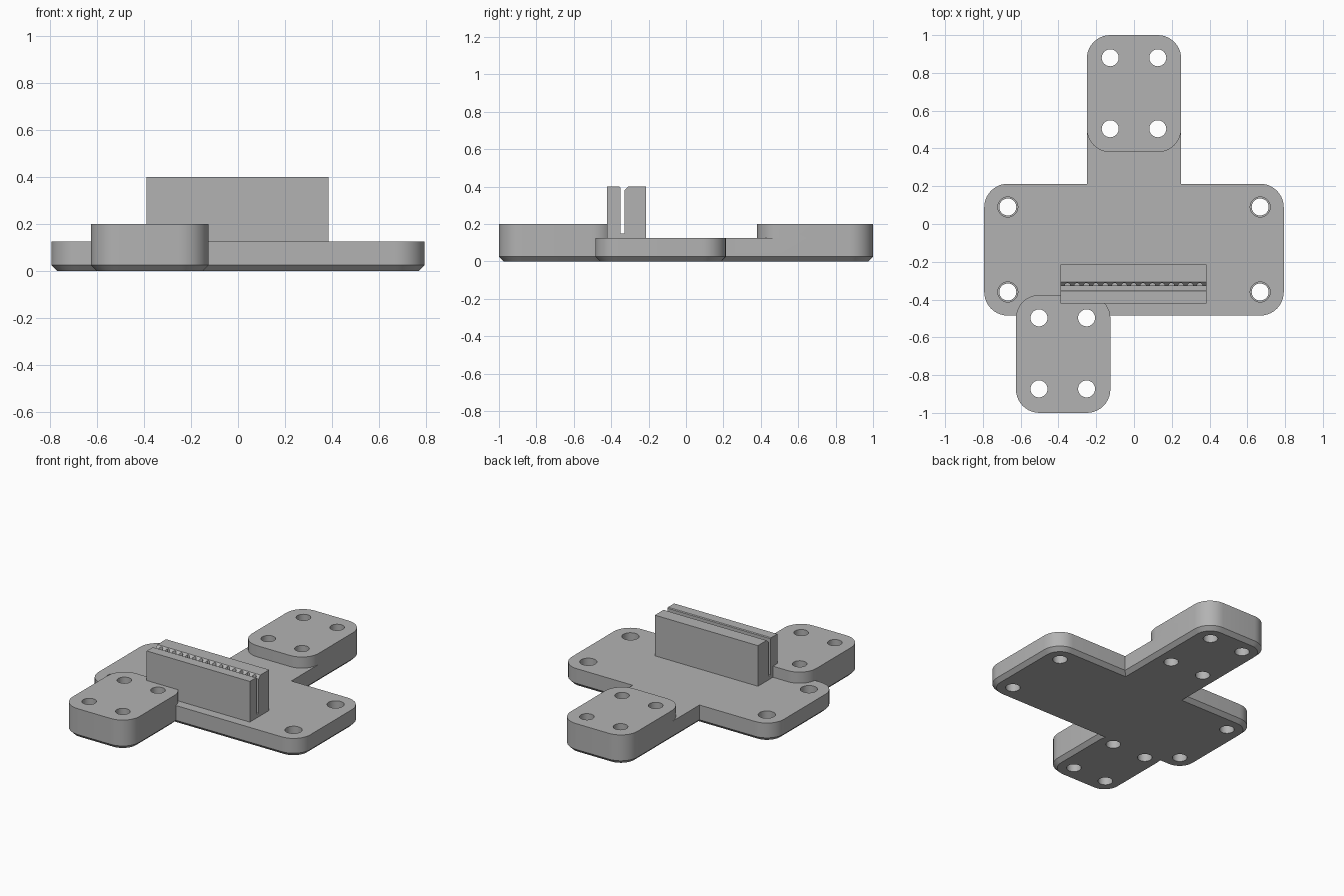
import bpy, bmesh
from math import pi, sin, cos, radians

if "Cube" in bpy.data.objects:
    bpy.data.objects.remove(bpy.data.objects["Cube"])

grey = bpy.data.materials.new("plain_grey")
grey.use_nodes = True
grey.diffuse_color = (0.45, 0.45, 0.45, 1)
grey.node_tree.nodes["Principled BSDF"].inputs["Base Color"].default_value = grey.diffuse_color

PLATE_TOP, PAD_TOP, CHAMFER = 0.125, 0.2, 0.025


def loft(name, rings):
    """Solid made by joining equal rings of points and capping both ends."""
    bm = bmesh.new()
    loops = [[bm.verts.new(p) for p in ring] for ring in rings]
    n = len(loops[0])
    for a, b in zip(loops, loops[1:]):
        for i in range(n):
            j = (i + 1) % n
            bm.faces.new((a[i], a[j], b[j], b[i]))
    bm.faces.new(loops[0][::-1])
    bm.faces.new(loops[-1])
    bmesh.ops.recalc_face_normals(bm, faces=bm.faces)
    mesh = bpy.data.meshes.new(name)
    bm.to_mesh(mesh)
    bm.free()
    mesh.materials.append(grey)
    ob = bpy.data.objects.new(name, mesh)
    bpy.context.collection.objects.link(ob)
    return ob


def outline(x0, x1, y0, y1, r, z, steps=10):
    """Rounded rectangle as a ring of points."""
    pts = []
    centres = ((x1 - r, y1 - r), (x0 + r, y1 - r), (x0 + r, y0 + r), (x1 - r, y0 + r))
    for k, (cx, cy) in enumerate(centres):
        for s in range(steps + 1):
            a = (k + s / steps) * pi / 2
            pts.append((cx + r * cos(a), cy + r * sin(a), z))
    return pts


def slab(name, x0, x1, y0, y1, top, r=0.125):
    """Rounded slab with a chamfered underside."""
    c = CHAMFER
    return loft(name, [outline(x0 + c, x1 - c, y0 + c, y1 - c, r - c, 0),
                       outline(x0, x1, y0, y1, r, c),
                       outline(x0, x1, y0, y1, r, top)])


def cylinder(name, x, y, r, z0, z1, n=32):
    return loft(name, [[(x + r * cos(2 * pi * i / n), y + r * sin(2 * pi * i / n), z)
                        for i in range(n)] for z in (z0, z1)])


def combine(target, others, operation):
    """Apply booleans to the target and discard the helpers."""
    bpy.context.view_layer.objects.active = target
    for other in others:
        mod = target.modifiers.new("combine", 'BOOLEAN')
        mod.operation, mod.object, mod.solver = operation, other, 'EXACT'
        bpy.ops.object.modifier_apply(modifier=mod.name)
        bpy.data.objects.remove(other)


# Base: wide plate, neck and two raised pads in one piece
base = slab("mounting_base", -0.793, 0.793, -0.485, 0.213, PLATE_TOP)
combine(base, [slab("neck", -0.25, 0.25, -0.15, 0.8, PLATE_TOP),
               slab("back_pad", -0.25, 0.25, 0.38, 1, PAD_TOP),
               slab("front_pad", -0.625, -0.125, -1, -0.375, PAD_TOP)], 'UNION')

# Screw holes in the pads, and stepped holes in the plate corners
holes = []
for cx, cy in ((0, 0.692), (-0.377, -0.685)):
    for sx in (-1, 1):
        for sy in (-1, 1):
            holes.append(cylinder("pad_hole", cx + sx * 0.126, cy + sy * 0.188, 0.045, -0.1, 0.3))
for x in (-0.668, 0.668):
    for y in (0.09, -0.36):
        holes.append(cylinder("corner_hole", x, y, 0.045, -0.1, 0.3))
        holes.append(cylinder("corner_step", x, y, 0.053, 0.06, 0.3))
combine(base, holes, 'DIFFERENCE')

# Upright holder: side profile with a narrow slot and a chamfered mouth
profile = [(-0.422, 0.12), (-0.215, 0.12), (-0.215, 0.4), (-0.308, 0.4), (-0.328, 0.38),
           (-0.328, 0.15), (-0.351, 0.15), (-0.351, 0.395), (-0.356, 0.4), (-0.422, 0.4)]
holder = loft("slotted_holder", [[(x, y, z) for y, z in profile] for x in (-0.388, 0.384)])

# Row of pin grooves down the back wall of the slot
combine(holder, [cylinder("pin_groove", -0.352 + i * 0.05, -0.327, 0.015, 0.17, 0.5, 12)
                 for i in range(15)], 'DIFFERENCE')

for ob in (base, holder):
    bpy.ops.object.select_all(action='DESELECT')
    ob.select_set(True)
    bpy.context.view_layer.objects.active = ob
    bpy.ops.object.shade_smooth_by_angle(angle=radians(30))
